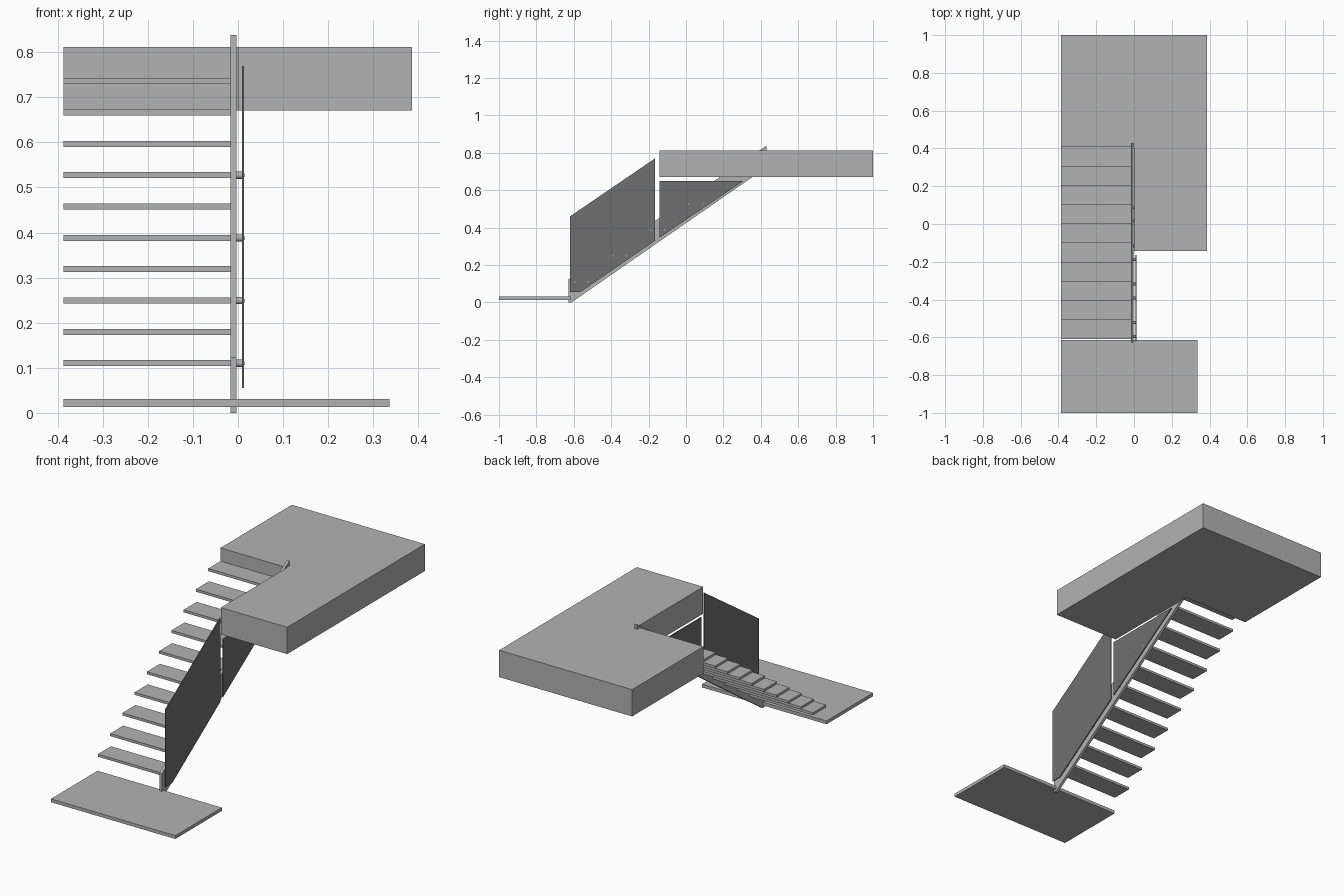
import bpy
import bmesh
from mathutils import Matrix, Vector

default = bpy.data.objects.get("Cube")
if default:
    bpy.data.objects.remove(default, do_unlink=True)


def material(name, value):
    m = bpy.data.materials.new(name)
    m.use_nodes = True
    color = (value, value, value, 1)
    m.diffuse_color = color
    m.node_tree.nodes["Principled BSDF"].inputs["Base Color"].default_value = color
    return m


light_grey = material("light grey", 0.45)
dark_grey = material("dark grey", 0.16)


def finish(name, bm, mat):
    bmesh.ops.recalc_face_normals(bm, faces=bm.faces)
    mesh = bpy.data.meshes.new(name)
    bm.to_mesh(mesh)
    bm.free()
    mesh.materials.append(mat)
    obj = bpy.data.objects.new(name, mesh)
    bpy.context.collection.objects.link(obj)
    return obj


def prism(name, points, offset, mat):
    """Extrude a flat outline by an offset vector."""
    bm = bmesh.new()
    face = bm.faces.new([bm.verts.new(p) for p in points])
    side = bmesh.ops.extrude_face_region(bm, geom=[face])["geom"]
    verts = [v for v in side if isinstance(v, bmesh.types.BMVert)]
    bmesh.ops.translate(bm, verts=verts, vec=Vector(offset))
    return finish(name, bm, mat)


def plate(name, outline, z0, z1, mat):
    return prism(name, [(x, y, z0) for x, y in outline], (0, 0, z1 - z0), mat)


def side_panel(name, outline, x0, x1, mat):
    return prism(name, [(x0, y, z) for y, z in outline], (x1 - x0, 0, 0), mat)


def rect(x0, x1, y0, y1):
    return [(x0, y0), (x1, y0), (x1, y1), (x0, y1)]


LEFT, FRONT = -0.387, -0.61
GOING, RISE = 0.1017, 0.0695

# Lower landing and L-shaped upper floor
plate("lower_landing", rect(LEFT, 0.336, -1, -0.614), 0.0135, 0.031, light_grey)
plate("upper_floor", [(LEFT, 0.407), (0, 0.407), (0, -0.143), (0.386, -0.143),
                      (0.386, 1), (LEFT, 1)], 0.671, 0.812, light_grey)

# Ten open treads
for i in range(10):
    y, top = FRONT + i * GOING, 0.117 + i * RISE
    plate(f"tread_{i + 1}", rect(LEFT, -0.017, y, y + 0.108),
          top - 0.0135, top, light_grey)

# Sloping stringer with upright ends
side_panel("stringer", [(-0.628, 0.0), (-0.612, 0.0), (0.43, 0.722),
                        (0.43, 0.838), (-0.628, 0.123)], -0.017, -0.003, light_grey)

# Balustrade panels
side_panel("lower_panel", [(-0.62, 0.055), (-0.565, 0.055), (-0.165, 0.33),
                           (-0.165, 0.77), (-0.62, 0.46)], 0.009, 0.0135, dark_grey)
side_panel("upper_panel", [(-0.143, 0.345), (0.308, 0.65),
                           (-0.143, 0.65)], 0.009, 0.0135, dark_grey)


# Standoff fixings in pairs along the stringer
def pin(bm, radius, x0, x1, y, z):
    place = Matrix.Translation(((x0 + x1) / 2, y, z)) @ Matrix.Rotation(1.5708, 4, "Y")
    bmesh.ops.create_cone(bm, cap_ends=True, segments=16, radius1=radius,
                          radius2=radius, depth=x1 - x0, matrix=place)


for i in range(4):
    bm = bmesh.new()
    for dy in (0, 0.073):
        y, z = -0.595 + 2 * i * GOING + dy, 0.11 + 2 * i * RISE
        pin(bm, 0.008, -0.004, 0.009, y, z)
        pin(bm, 0.004, 0.009, 0.0145, y, z)
    fixing = finish(f"fixing_pair_{i + 1}", bm, light_grey)
    bpy.context.view_layer.objects.active = fixing
    fixing.select_set(True)
    bpy.ops.object.shade_smooth_by_angle()
    fixing.select_set(False)
